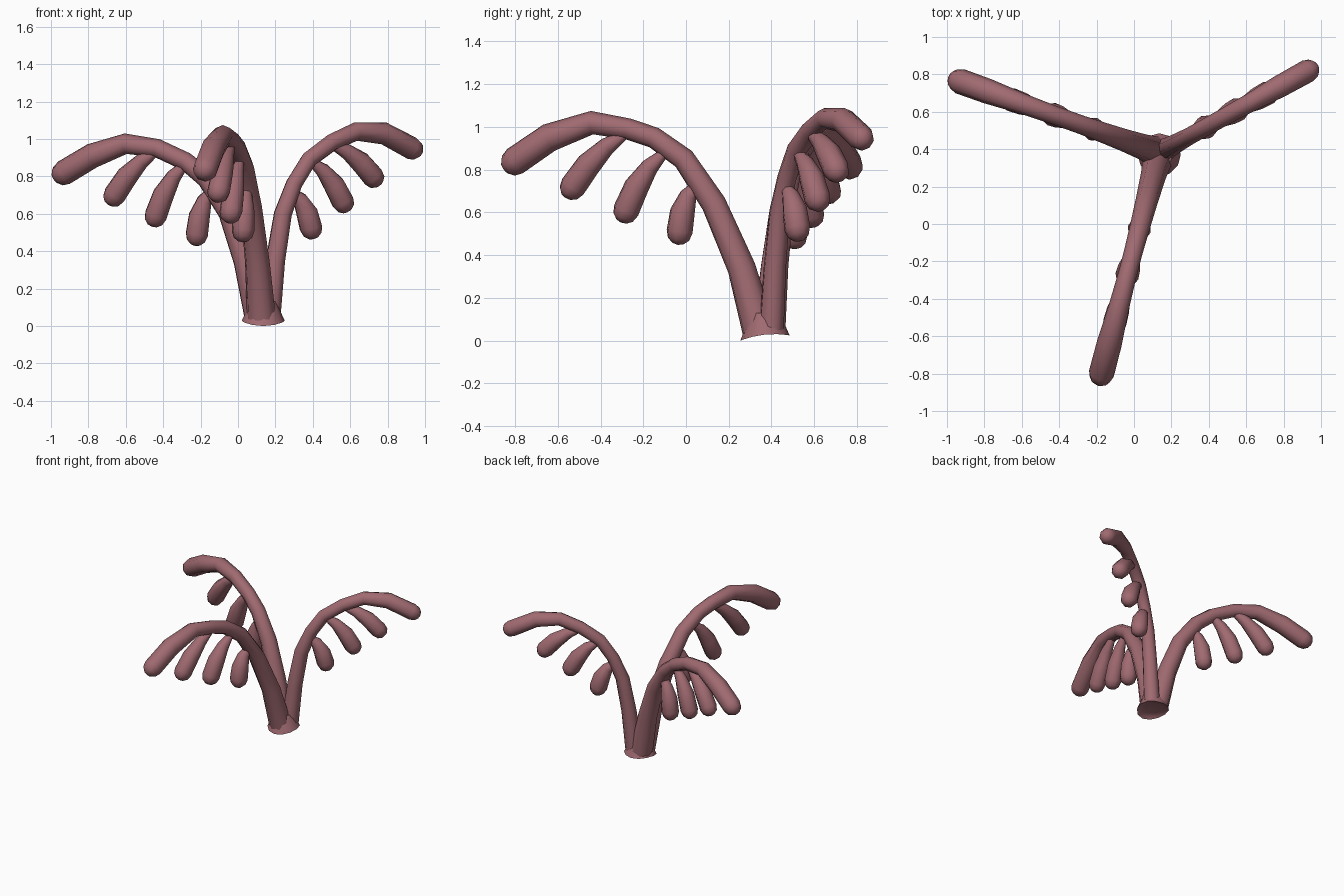
import bpy, bmesh, math
from mathutils import Vector

default = bpy.data.objects.get("Cube")
if default:
    bpy.data.objects.remove(default, do_unlink=True)

# Single dusky rose colour
rose = bpy.data.materials.new("dusky_rose")
rose.use_nodes = True
rose.diffuse_color = (0.35, 0.145, 0.165, 1)
rose.node_tree.nodes["Principled BSDF"].inputs["Base Color"].default_value = rose.diffuse_color

SIDES = 8


def finish(bm, name):
    bmesh.ops.recalc_face_normals(bm, faces=bm.faces)
    mesh = bpy.data.meshes.new(name)
    bm.to_mesh(mesh)
    bm.free()
    mesh.materials.append(rose)
    obj = bpy.data.objects.new(name, mesh)
    bpy.context.collection.objects.link(obj)
    bpy.ops.object.select_all(action='DESELECT')
    obj.select_set(True)
    bpy.context.view_layer.objects.active = obj
    bpy.ops.object.shade_smooth_by_angle(angle=math.radians(50))
    return obj


def skin(bm, rings):
    for a, b in zip(rings, rings[1:]):
        for i in range(len(a)):
            j = (i + 1) % len(a)
            bm.faces.new((a[i], a[j], b[j], b[i]))


def tube(name, points, radii, side):
    """Sweep a round section along a planar path, with a domed far end."""
    points, radii = list(points), list(radii)
    tangents = []
    for i in range(len(points)):
        a, b = points[max(i - 1, 0)], points[min(i + 1, len(points) - 1)]
        tangents.append((b - a).normalized())
    end, heading, r = points[-1], tangents[-1], radii[-1]
    for angle in (35, 65):
        points.append(end + heading * r * math.sin(math.radians(angle)))
        radii.append(r * math.cos(math.radians(angle)))
        tangents.append(heading)
    bm = bmesh.new()
    rings = []
    for p, t, radius in zip(points, tangents, radii):
        up = side.cross(t).normalized()
        ring = []
        for k in range(SIDES):
            a = math.tau * k / SIDES
            ring.append(bm.verts.new(p + (side * math.cos(a) + up * math.sin(a)) * radius))
        rings.append(ring)
    skin(bm, rings)
    bm.faces.new(rings[0])
    tip = bm.verts.new(end + heading * r)
    for k in range(SIDES):
        bm.faces.new((rings[-1][k], rings[-1][(k + 1) % SIDES], tip))
    return finish(bm, name)


def frond(name, start, finish_xy, axis, path, pods, radii):
    """Arching stem with hanging pods; path is (position along axis, height)."""
    a, b = Vector(start), Vector(finish_xy)

    def place(h, z):
        p = a.lerp(b, (h - a[axis]) / (b[axis] - a[axis]))
        return Vector((p.x, p.y, z))

    flat = (b - a).normalized()
    side = Vector((-flat.y, flat.x, 0))
    tube(name + "_stem", [place(*p) for p in path], radii, side)
    for n, (h0, z0, h1, z1) in enumerate(pods):
        root, bulb = place(h0, z0), place(h1, z1)
        bow = Vector((flat.x, flat.y, 1)) * 0.015
        pts = [root, root.lerp(bulb, 0.3) + bow, root.lerp(bulb, 0.65) + bow, bulb]
        tube(f"{name}_pod_{n + 1}", pts, (0.022, 0.042, 0.06, 0.063), side)


THICK = (.08, .068, .06, .054, .05, .05, .055, .067, .068)
SLIM = (.06, .054, .05, .046, .046, .047, .05, .06, .062)

frond("front", (.13, .36), (-.19, -.86), 1,
      [(.34, .05), (.26, .34), (.13, .64), (-.01, .85), (-.15, .95),
       (-.27, .99), (-.44, 1.02), (-.64, .95), (-.8, .84)],
      [(-.28, .97, -.53, .72), (-.1, .88, -.28, .61), (.05, .73, -.03, .51)], THICK)

frond("right", (.11, .39), (-.95, .77), 0,
      [(.11, .05), (.04, .35), (-.05, .61), (-.17, .79), (-.28, .88),
       (-.43, .95), (-.6, .975), (-.78, .91), (-.93, .82)],
      [(-.43, .94, -.66, .7), (-.28, .87, -.44, .59), (-.14, .73, -.22, .49)], THICK)

frond("left", (.17, .4), (.95, .83), 0,
      [(.17, .05), (.2, .35), (.24, .6), (.3, .76), (.38, .89),
       (.5, .98), (.63, 1.04), (.78, 1.03), (.93, .95)],
      [(.5, .97, .72, .8), (.39, .88, .56, .665), (.29, .72, .39, .525)], SLIM)

# Flared collar joining the stems, with an uneven foot and recessed underside
bm = bmesh.new()
rings = []
for radius, z, wave in ((.06, .035, 0), (.1, .03, .5), (.115, .02, 1), (.09, .08, .3), (.07, .13, 0)):
    ring = []
    for k in range(12):
        a = math.tau * k / 12
        lift = wave * (.012 * math.sin(a) + .008 * math.cos(2 * a))
        ring.append(bm.verts.new((.135 + radius * math.cos(a), .37 + radius * math.sin(a), z + lift)))
    rings.append(ring)
skin(bm, rings)
bm.faces.new(rings[0])
bm.faces.new(rings[-1])
finish(bm, "base_collar")
